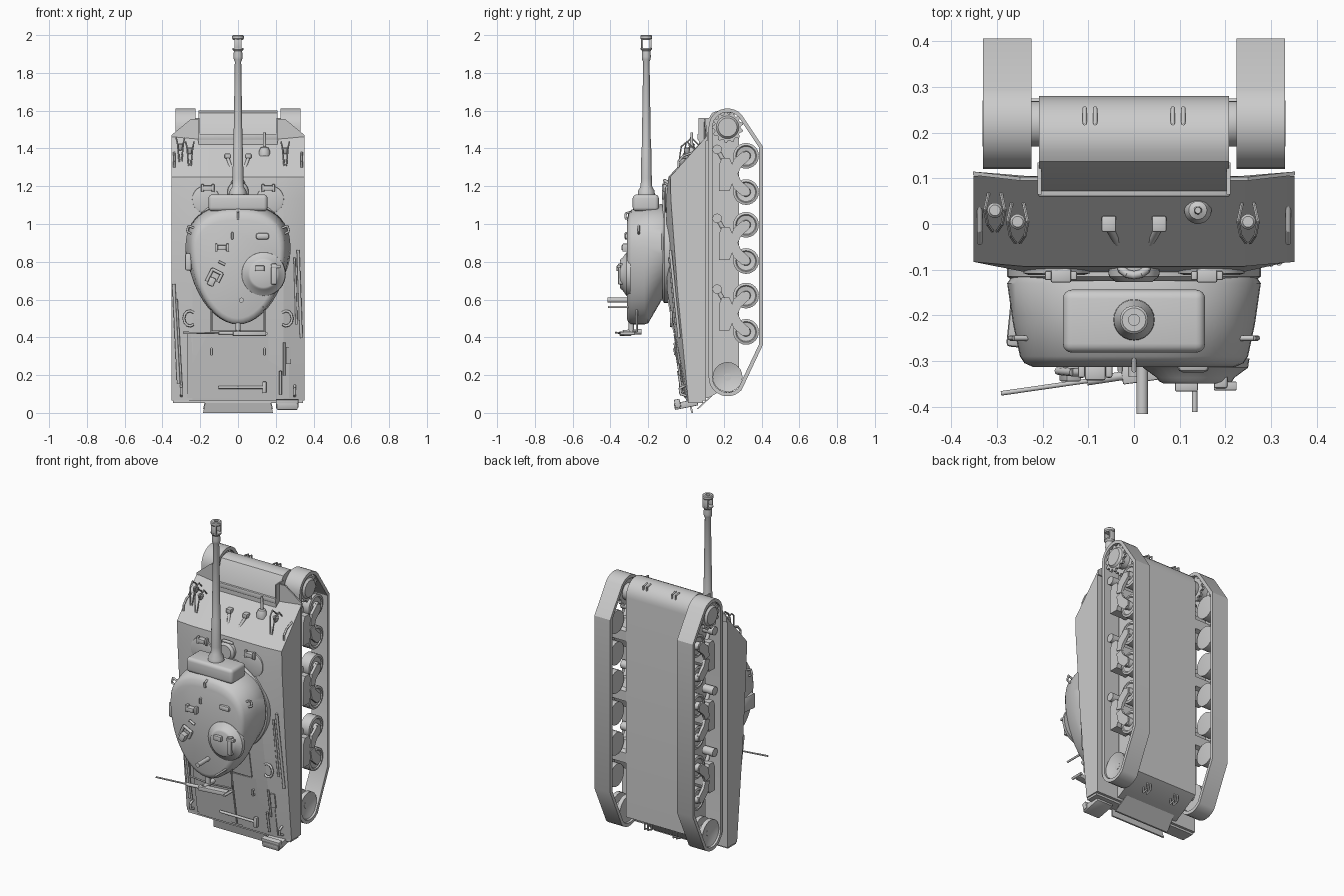
import bpy, bmesh, math
from mathutils import Vector, Matrix, Euler

# ---------- helpers ----------
def finish(name, bm, angle=32):
    bmesh.ops.recalc_face_normals(bm, faces=bm.faces)
    for f in bm.faces:
        f.smooth = True
    for e in bm.edges:
        e.smooth = e.is_manifold and e.calc_face_angle(0) < math.radians(angle)
    me = bpy.data.meshes.new(name)
    bm.to_mesh(me)
    bm.free()
    ob = bpy.data.objects.new(name, me)
    bpy.context.collection.objects.link(ob)
    return ob

def loft(name, rings, loop=False, angle=32):
    bm = bmesh.new()
    vs = [[bm.verts.new(p) for p in r] for r in rings]
    n = len(vs[0])
    for i in range(len(vs) if loop else len(vs) - 1):
        a, b = vs[i], vs[(i + 1) % len(vs)]
        for j in range(n):
            k = (j + 1) % n
            bm.faces.new((a[j], a[k], b[k], b[j]))
    if not loop:
        bm.faces.new(vs[0])
        bm.faces.new(vs[-1])
    return finish(name, bm, angle)

def prism(name, profile, x0, x1):
    return loft(name, [[(x, y, z) for y, z in profile] for x in (x0, x1)])

def box(name, c, size, bevel=0, rot=(0, 0, 0), seg=2):
    bm = bmesh.new()
    m = Matrix.Translation(c) @ Euler(rot).to_matrix().to_4x4() @ Matrix.Diagonal((*size, 1))
    bmesh.ops.create_cube(bm, size=1, matrix=m)
    if bevel:
        bmesh.ops.bevel(bm, geom=bm.edges[:], offset=bevel, segments=seg, affect='EDGES', profile=0.5)
    return finish(name, bm)

def lathe(name, origin, axis, profile, n=24):
    """profile: (distance along axis, radius)"""
    q = Vector(axis).to_track_quat('Z', 'Y')
    o = Vector(origin)
    return loft(name, [[o + q @ Vector((r * math.cos(t), r * math.sin(t), d))
                        for t in (2 * math.pi * i / n for i in range(n))] for d, r in profile])

def tube(name, pts, r, n=8):
    bm = bmesh.new()
    for a, b in zip(pts, pts[1:]):
        a, b = Vector(a), Vector(b)
        m = Matrix.Translation((a + b) / 2) @ (b - a).to_track_quat('Z', 'Y').to_matrix().to_4x4()
        bmesh.ops.create_cone(bm, cap_ends=True, segments=n, radius1=r, radius2=r,
                              depth=(b - a).length + r * 0.6, matrix=m)
    return finish(name, bm, 50)

def arc(cy, cz, r, a0, a1, n):
    return [(cy + r * math.cos(math.radians(a0 + (a1 - a0) * i / n)),
             cz + r * math.sin(math.radians(a0 + (a1 - a0) * i / n))) for i in range(n + 1)]

# ---------- upper hull (nose points up, roof faces -y) ----------
INNER = [(0.105, 1.46), (-0.093, 1.25), (-0.105, 1.13), (-0.1, 0.65), (0.0, 0.065), (0.105, 0.065)]
OUTER = [(0.105, 1.46), (-0.083, 1.25), (-0.08, 1.13), (-0.045, 0.65), (0.012, 0.065), (0.105, 0.065)]

def deck(x, z):
    def at(p):
        for (y0, z0), (y1, z1) in zip(p, p[1:5]):
            if z1 <= z <= z0:
                return y0 + (y1 - y0) * (z0 - z) / (z0 - z1)
        return p[4][0]
    t = min(1, max(0, (abs(x) - 0.24) / 0.112))
    return at(INNER) * (1 - t) + at(OUTER) * t

loft("upper_hull", [[(x, y, z) for y, z in p] for x, p in
                    ((-0.352, OUTER), (-0.24, INNER), (0.24, INNER), (0.352, OUTER))], angle=12)

# ---------- lower hull with rounded nose ----------
nose = arc(0.185, 1.505, 0.095, 0, 120, 9)
prism("lower_hull", [(0.28, 0.17)] + nose + [(0.068, 1.47), (0.068, 1.44), (0.09, 0.08), (0.12, 0.08)], -0.208, 0.208)
box("nose_flange", (0, 0.075, 1.462), (0.42, 0.03, 0.03), 0.004)

# ---------- rear deflector and tail box ----------
def deflector(y0, y1, z0, z1, name):
    loft(name, [[(-w, y, z), (w, y, z), (w, y + 0.01, z), (-w, y + 0.01, z)]
                for w, y, z in ((0.17, y0, z0), (0.185, y1, z1))])
deflector(0.01, 0.028, 0.075, 0.0, "exhaust_deflector")
deflector(0.13, 0.055, 0.09, 0.02, "exhaust_louvre")
box("rear_bumper", (0, 0.05, 0.06), (0.69, 0.08, 0.015))
box("tail_box", (0.26, 0.0, 0.045), (0.11, 0.125, 0.035), 0.004, (0.2, 0, 0))
box("tail_box_lid", (0.26, -0.045, 0.05), (0.12, 0.03, 0.045), 0.004, (0.2, 0, 0))

# ---------- running gear, both sides ----------
path = arc(0.22, 1.512, 0.1, 180, 42, 10) + [(0.407, 1.41), (0.407, 0.36)] + arc(0.22, 0.188, 0.1, -42, -180, 10)
def inset(p, d):
    out = []
    for i in range(len(p)):
        a, b, c = (Vector(p[(i + k) % len(p)]) for k in (-1, 0, 1))
        u, v = (b - a).normalized(), (c - b).normalized()
        m = (Vector((u.y, -u.x)) + Vector((v.y, -v.x))).normalized()
        out.append(tuple(b + m * d / max(0.5, m.dot(Vector((u.y, -u.x))))))
    return out
inner = inset(path, 0.02)
gear = []
for i in range(26):
    gear += arc(0.22, 1.512, 0.083 if i % 2 else 0.07, i * 360 / 26 - 4, i * 360 / 26 + 4, 1)

for s, side in ((-1, "left"), (1, "right")):
    a, b = s * 0.225, s * 0.331
    loft("track_" + side, [[(x, y, z) for y, z in p] for x, p in ((a, path), (b, path), (b, inner), (a, inner))], loop=True)
    for x in (0.24, 0.306):
        prism("sprocket_" + side, gear, s * x, s * (x + 0.014))
    lathe("sprocket_hub_" + side, (s * 0.2, 0.22, 1.512), (s, 0, 0),
          [(0, 0.05), (0.04, 0.05), (0.06, 0.045), (0.115, 0.045), (0.12, 0.06), (0.132, 0.05)])
    lathe("idler_" + side, (s * 0.235, 0.22, 0.19), (s, 0, 0),
          [(0, 0.079), (0.025, 0.079), (0.03, 0.04), (0.055, 0.04), (0.06, 0.079), (0.085, 0.079), (0.078, 0.06), (0.07, 0.02)])
    tube("idler_axle_" + side, [(s * 0.19, 0.22, 0.19), (s * 0.3, 0.22, 0.19)], 0.02, 12)
    for zc in (1.265, 0.9, 0.525):
        # bogie bracket, arms, return roller and two road wheels
        prism("bogie_bracket_" + side, [(0.175, zc - 0.09), (0.175, zc + 0.05), (0.19, zc + 0.085), (0.23, zc + 0.085),
              (0.25, zc + 0.04), (0.275, zc + 0.03), (0.275, zc - 0.03), (0.25, zc - 0.04), (0.23, zc - 0.09)], s * 0.2, s * 0.318)
        lathe("return_roller_" + side, (s * 0.24, 0.165, zc + 0.13), (s, 0, 0), [(0, 0.025), (0.07, 0.025)], 16)
        tube("roller_arm_" + side, [(s * 0.275, 0.165, zc + 0.13), (s * 0.275, 0.2, zc + 0.07)], 0.012)
        for k in (-1, 1):
            zw = zc + k * 0.096
            lathe("road_wheel_" + side, (s * 0.24, 0.318, zw), (s, 0, 0),
                  [(0, 0.05), (0.002, 0.068), (0.062, 0.068), (0.066, 0.055), (0.06, 0.05), (0.056, 0.025), (0.078, 0.022), (0.082, 0.012)])
            prism("bogie_arm_" + side, [(0.235, zc + k * 0.01), (0.25, zc + k * 0.075), (0.3, zw + k * 0.022),
                  (0.335, zw + k * 0.01), (0.335, zw - k * 0.02), (0.29, zc + k * 0.035), (0.275, zc)], s * 0.308, s * 0.324)
    # fender, deck periscope, hooks, lifting loops
    loft("fender_" + side, [[(s * 0.208, y, 1.44), (s * 0.353, y + 0.012, 1.44), (s * 0.353, y + 0.012, 1.47), (s * 0.25, y, 1.555), (s * 0.208, y, 1.555)]
                            for y in (0.095, 0.103)])
    box("fender_wall_" + side, (s * 0.207, 0.1, 1.5), (0.008, 0.07, 0.12))
    box("driver_periscope_" + side, (s * 0.16, -0.113, 1.19), (0.045, 0.03, 0.026), 0.004)
    for d in (-1, 1):
        box("periscope_guard_" + side, (s * 0.16 + d * 0.028, -0.113, 1.19), (0.014, 0.02, 0.042), 0.003)
    lathe("driver_hatch_" + side, (s * 0.17, -0.09, 1.13), (0, -1, 0), [(0, 0.075), (0.018, 0.072), (0.022, 0.06)], 28)
    for x in (0.085, 0.108):
        for y, z, e in ((0.235, 1.585, 0.022), (0.225, 0.115, -0.03)):
            tube("tow_lug_" + side, [(s * x, y - 0.014, z - e * 0.5), (s * x, y - 0.014, z + e * 0.5), (s * x, y + 0.018, z + e * 0.2), (s * x, y + 0.018, z - e)], 0.005)
    tube("front_lift_loop_" + side, [(s * 0.338, 0.04, 1.38), (s * 0.338, -0.015, 1.36), (s * 0.338, -0.04, 1.33), (s * 0.338, -0.04, 1.3)], 0.006)
    tube("deck_hook_" + side, [(s * (0.255 + 0.032 * math.cos(t)), deck(0.26, 0.5) - 0.012, 0.5 + 0.04 * math.sin(t))
                               for t in (-2.2 + i * 0.55 for i in range(9))], 0.007)
    tube("grille_handle_" + side, [(s * 0.14, deck(0.1, z) - h, z) for z, h in ((0.31, 0), (0.31, 0.015), (0.34, 0.015), (0.34, 0))], 0.006)
    tube("rear_lift_loop_" + side, [(s * 0.3, deck(0.3, z) - h, z) for z, h in ((0.09, 0), (0.1, 0.03), (0.13, 0.03), (0.145, 0))], 0.007)

# ---------- headlights with guards, hull gun, travel lock ----------
for x, y, z in ((-0.305, 0.03, 1.41), (-0.255, 0.005, 1.39), (0.25, 0.005, 1.39)):
    lathe("headlight", (x, y, z - 0.02), (0, 0, 1), [(0, 0.006), (0.012, 0.014), (0.03, 0.017), (0.036, 0.012)], 14)
    for d in (-1, 1):
        tube("headlight_guard", [(x + d * 0.012, y + 0.045, z - 0.0), (x + d * 0.022, y, z + 0.045),
                                 (x + d * 0.016, y - 0.03, z + 0.02), (x + d * 0.006, y - 0.045, z - 0.08)], 0.004, 6)
lathe("hull_gun_ball", (0.14, 0.03, 1.36), (0, 0, 1), [(0, 0.03), (0.025, 0.03), (0.045, 0.02), (0.05, 0.009), (0.125, 0.007)], 18)
for s in (-1, 1):
    tube("travel_lock_leg", [(s * 0.055, -0.005, 1.35), (s * 0.018, -0.075, 1.24)], 0.009)
    box("travel_lock_foot", (s * 0.055, -0.0, 1.36), (0.032, 0.035, 0.025), 0.004)
tube("travel_lock_ring", [(0.03 * math.cos(t), -0.09 - 0.022 * math.sin(t), 1.215 + 0.015 * math.sin(t))
                          for t in (i * math.pi / 6 for i in range(13))], 0.009)
lathe("deck_ventilator", (0, -0.085, 1.17), (0, -1, 0), [(0, 0.058), (0.03, 0.055), (0.042, 0.04)], 24)

# ---------- rear deck panels and tools ----------
def plate(name, x0, x1, z0, z1, h=0.006):
    loft(name, [[(x, deck(x, z) + k, z) for x, z in ((x0, z0), (x1, z0), (x1, z1), (x0, z1))] for k in (0.005, -h)])
def rail(name, x0, z0, x1, z1, r, up=0.01):
    tube(name, [(x0, deck(x0, z0) - up, z0), (x1, deck(x1, z1) - up, z1)], r)
plate("engine_grille_left", -0.27, -0.004, 0.08, 0.415)
plate("engine_grille_right", 0.004, 0.27, 0.08, 0.415)
plate("engine_cover", -0.14, 0.14, 0.422, 0.6)
rail("hammer_handle", -0.1, 0.135, 0.14, 0.135, 0.008, 0.014)
box("hammer_head", (0.14, deck(0.1, 0.135) - 0.015, 0.135), (0.02, 0.022, 0.06), 0.003)
rail("shovel_handle", 0.245, 0.2, 0.245, 0.37, 0.006)
plate("shovel_blade", 0.255, 0.28, 0.26, 0.35, 0.014)
rail("axe_handle", 0.225, 0.1, 0.225, 0.22, 0.007, 0.014)
rail("cleaning_rod", 0.335, 0.4, 0.318, 0.86, 0.008)
rail("cleaning_rod", 0.31, 0.47, 0.3, 0.82, 0.006)
rail("crowbar", -0.315, 0.16, -0.34, 0.68, 0.009)
rail("tow_cable", -0.3, 0.15, -0.325, 0.6, 0.006)

# ---------- turret ----------
def egg(y, w, zf, zb, zc=0.87, n=48):
    out = []
    for i in range(n):
        t = 2 * math.pi * i / n
        c, s = math.cos(t), math.sin(t)
        p = 2 / 2.4 if s > 0 else 2 / 1.9
        out.append((w * math.copysign(abs(c) ** p, c), y, zc + ((zf - zc) if s > 0 else -(zc - zb) * 1.0) * abs(s) ** p))
    return out
lathe("turret_ring", (0, -0.085, 0.86), (0, -1, 0), [(0, 0.278), (0.03, 0.278), (0.04, 0.265)], 48)
loft("turret", [egg(-0.115, 0.268, 1.1, 0.61), egg(-0.13, 0.278, 1.105, 0.595), egg(-0.2, 0.268, 1.1, 0.475), egg(-0.22, 0.265, 1.097, 0.468),
                egg(-0.29, 0.25, 1.075, 0.468), egg(-0.305, 0.24, 1.055, 0.478), egg(-0.313, 0.222, 1.02, 0.5)], angle=40)
box("turret_side_port", (-0.258, -0.22, 0.8), (0.035, 0.1, 0.09), 0.008, (0, 0, -0.1))
lathe("cupola", (0.135, -0.295, 0.735), (0, -1, 0), [(0, 0.118), (0.02, 0.115), (0.042, 0.085), (0.05, 0.08), (0.055, 0.07)], 36)
box("cupola_periscope", (0.115, -0.355, 0.765), (0.05, 0.025, 0.03), 0.004)
box("cupola_hinge", (0.19, -0.345, 0.735), (0.03, 0.03, 0.11), 0.005)
box("cupola_latch", (0.2, -0.355, 0.775), (0.05, 0.02, 0.015), 0.003)
box("roof_periscope", (-0.085, -0.325, 0.875), (0.045, 0.035, 0.026), 0.004)
for d in (-1, 1):
    box("roof_periscope_guard", (-0.085 + d * 0.03, -0.322, 0.875), (0.015, 0.03, 0.042), 0.004)
tube("loader_hatch_handle", [(-0.165, -0.322, 0.7), (-0.135, -0.325, 0.76), (-0.085, -0.325, 0.735), (-0.105, -0.322, 0.695)], 0.009)
box("loader_hatch_lug", (-0.14, -0.325, 0.695), (0.035, 0.04, 0.045), 0.004, (0, 0.4, 0))
box("roof_vent", (0.13, -0.31, 0.935), (0.07, 0.03, 0.034), 0.012)
tube("roof_sight_bar", [(-0.1, -0.32, 0.8), (-0.07, -0.32, 0.785)], 0.007)
for x, z in ((0, 1.045), (-0.03, 0.94)):
    tube("roof_lift_eye", [(x, -0.29, z - 0.02), (x, -0.32, z - 0.015), (x, -0.32, z + 0.01), (x, -0.29, z + 0.02)], 0.006)
tube("antenna_base", [(0.018, -0.3, 0.597), (0.018, -0.412, 0.597)], 0.013, 14)
tube("antenna_base_small", [(0.133, -0.28, 0.56), (0.133, -0.365, 0.56), (0.133, -0.41, 0.56)], 0.006)
for s in (-1, 1):
    tube("turret_lift_hook", [(s * 0.235, -0.25, 0.98), (s * 0.262, -0.25, 0.99), (s * 0.27, -0.25, 0.96), (s * 0.25, -0.25, 0.95)], 0.006)

# ---------- stowed roof machine gun ----------
tube("roof_gun_barrel", [(-0.29, -0.371, 0.425), (-0.02, -0.332, 0.421)], 0.005)
tube("roof_gun_jacket", [(-0.1, -0.344, 0.422), (-0.02, -0.332, 0.421)], 0.01, 10)
box("roof_gun_body", (0.06, -0.32, 0.42), (0.175, 0.04, 0.024), 0.003, (0, 0, 0.14))
tube("roof_gun_grip", [(0.15, -0.345, 0.42), (0.15, -0.275, 0.42)], 0.008)
tube("roof_gun_pintle", [(0, -0.24, 0.43), (0, -0.33, 0.425)], 0.014, 12)
tube("roof_gun_bracket", [(0, -0.29, 0.5), (0, -0.29, 0.43)], 0.014, 12)
for s in (-1, 1):
    tube("roof_gun_clamp", [(s * 0.14, -0.26, 0.58), (s * 0.14, -0.26, 0.43), (0, -0.28, 0.43)], 0.005)

# ---------- mantlet, barrel and muzzle brake ----------
box("mantlet", (0, -0.213, 1.112), (0.312, 0.138, 0.088), 0.02, seg=4)
lathe("gun_barrel", (0, -0.21, 0), (0, 0, 1), [(1.14, 0.046), (1.175, 0.044), (1.2, 0.03), (1.24, 0.029), (1.4, 0.026),
      (1.41, 0.024), (1.86, 0.017), (1.87, 0.022), (1.885, 0.024), (1.915, 0.022), (1.925, 0.03), (1.932, 0.03)], 24)
lathe("muzzle_ring", (0, -0.21, 0), (0, 0, 1), [(1.975, 0.026), (1.982, 0.031), (1.996, 0.031), (2.0, 0.026), (2.0, 0.012), (1.98, 0.012)], 24)
for s in (-1, 1):
    box("muzzle_bridge", (0, -0.21 + s * 0.022, 1.953), (0.036, 0.01, 0.056), 0.002)
